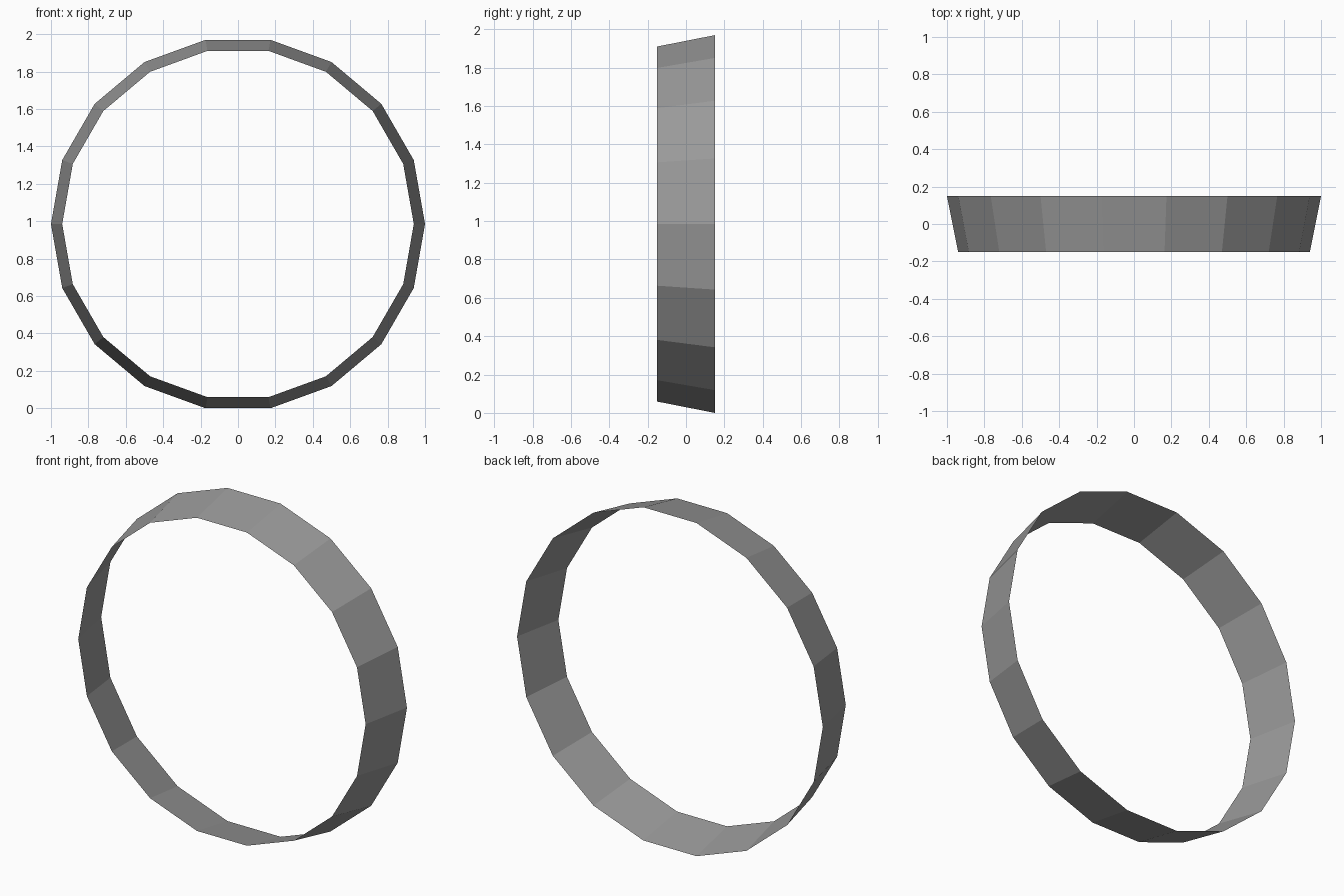
import bpy, bmesh, math

if "Cube" in bpy.data.objects:
    bpy.data.objects.remove(bpy.data.objects["Cube"])

SIDES = 18
HALF_WIDTH = 0.15
FRONT_RADIUS, BACK_RADIUS = 0.94, 1.0
CENTRE_Z = BACK_RADIUS * math.sin(math.radians(80))  # lowest flat rests on z = 0


def ring(bm, radius, y):
    """Loop of vertices in a plane facing the front."""
    angles = [2 * math.pi * i / SIDES for i in range(SIDES)]
    return [bm.verts.new((radius * math.cos(a), y, CENTRE_Z + radius * math.sin(a)))
            for a in angles]


# Open, tapered, single-sheet band
bm = bmesh.new()
front = ring(bm, FRONT_RADIUS, -HALF_WIDTH)
back = ring(bm, BACK_RADIUS, HALF_WIDTH)
for i in range(SIDES):
    j = (i + 1) % SIDES
    bm.faces.new((front[i], back[i], back[j], front[j]))

mesh = bpy.data.meshes.new("tapered_band")
bm.to_mesh(mesh)
bm.free()
band = bpy.data.objects.new("tapered_band", mesh)
bpy.context.collection.objects.link(band)

# Dark grey finish
dark_grey = bpy.data.materials.new("dark_grey")
dark_grey.diffuse_color = (0.32, 0.32, 0.32, 1)
dark_grey.use_nodes = True
dark_grey.node_tree.nodes["Principled BSDF"].inputs["Base Color"].default_value = dark_grey.diffuse_color
mesh.materials.append(dark_grey)
